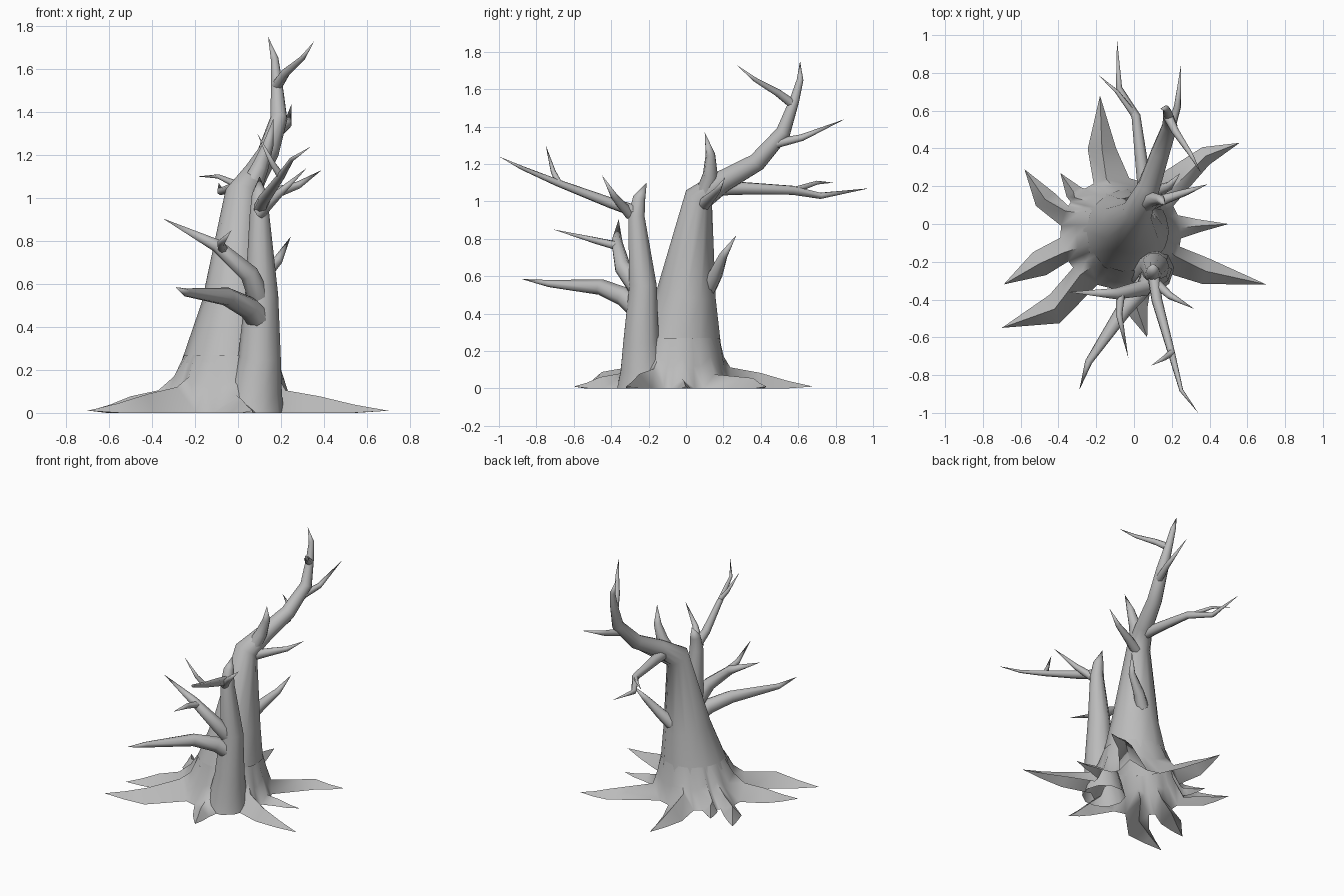
import bpy
import bmesh
import math
from mathutils import Vector

cube = bpy.data.objects.get("Cube")
if cube:
    bpy.data.objects.remove(cube, do_unlink=True)

bark = bpy.data.materials.new("grey_bark")
bark.use_nodes = True
GREY = (0.5, 0.5, 0.5, 1)
bark.diffuse_color = GREY
bark.node_tree.nodes["Principled BSDF"].inputs["Base Color"].default_value = GREY


def finish(name, bm):
    """Turn a bmesh into a smooth shaded bark object."""
    bmesh.ops.recalc_face_normals(bm, faces=bm.faces)
    mesh = bpy.data.meshes.new(name)
    bm.to_mesh(mesh)
    bm.free()
    mesh.materials.append(bark)
    obj = bpy.data.objects.new(name, mesh)
    bpy.context.collection.objects.link(obj)
    bpy.ops.object.select_all(action='DESELECT')
    obj.select_set(True)
    bpy.context.view_layer.objects.active = obj
    bpy.ops.object.shade_smooth_by_angle(angle=math.radians(65))


def tube(name, points, radii, sides):
    """Sweep a ring along the points, with one radius for each but the tip."""
    bm = bmesh.new()
    loops, previous, across = [], Vector((0, 0, 1)), Vector((1, 0, 0))
    for i, radius in enumerate(radii):
        tangent = (points[i + 1] - points[i]).normalized()
        if i:
            tangent += (points[i] - points[i - 1]).normalized()
            tangent.normalize()
        across = previous.rotation_difference(tangent) @ across
        previous, other = tangent, tangent.cross(across)
        ring = []
        for k in range(sides):
            angle = math.tau * k / sides
            point = points[i] + radius * (across * math.cos(angle) + other * math.sin(angle))
            point.z = max(point.z, 0)
            ring.append(bm.verts.new(point))
        loops.append(ring)
    apex = bm.verts.new(points[-1])
    for i in range(sides):
        j = (i + 1) % sides
        for lower, upper in zip(loops, loops[1:]):
            bm.faces.new((lower[i], lower[j], upper[j], upper[i]))
        bm.faces.new((loops[-1][i], loops[-1][j], apex))
    finish(name, bm)


def trunk(name, sides, *stations):
    """Trunk through (x, y, z, radius) stations, the last one being the tip."""
    points = [Vector(station[:3]) for station in stations]
    tube(name, points, [station[3] for station in stations[:-1]], sides)


def branch(name, radius, *path):
    """Branch that thins steadily from its base radius to a sharp tip."""
    points = [Vector(point) for point in path]
    steps = [(b - a).length for a, b in zip(points, points[1:])]
    total = sum(steps)
    radii = [radius * (sum(steps[i:]) / total) ** 0.7 for i in range(len(steps))]
    tube(name, points, radii, 7)


def ground(x, y, z=0.0):
    return Vector((x, y, z))


def flare(name, roots):
    """Hollow trunk foot whose skirt runs out into ridged roots.

    Each root is (half width, bend, tip), in counterclockwise order.
    """
    bm = bmesh.new()
    angles = [math.atan2(bend[1] + 0.05, bend[0] + 0.06) for width, bend, tip in roots]
    columns = []
    for i, (width, bend, tip) in enumerate(roots):
        bend, tip = ground(*bend), ground(*tip)
        along = (tip - bend).normalized()
        left = Vector((-along.y, along.x, 0)) * width
        end = bm.verts.new(tip + ground(0, 0, 0.01))
        before = (angles[i] - angles[i - 1]) % math.tau
        after = (angles[(i + 1) % len(roots)] - angles[i]) % math.tau
        # Right foot, ridge and left foot of the root
        for side, turn in ((-1, -0.36 * before), (0, 0), (1, 0.36 * after)):
            ridge = side == 0
            c, s = math.cos(angles[i] + turn), math.sin(angles[i] + turn)
            top = ground(-0.035 + 0.215 * c, -0.035 + 0.215 * s, 0.27)
            foot = ground(-0.07 + 0.32 * c, -0.05 + 0.295 * s)
            shoulder = top.lerp(foot, 0.45 if ridge else 0.4)
            shoulder.z = 0.17 if ridge else 0.12
            rise = ground(0, 0, width if ridge else 0)
            column = [top, shoulder, foot + rise * 1.5, bend + left * side + rise * 1.1,
                      bend.lerp(tip, 0.5) + left * side * 0.5 + rise * 0.55]
            columns.append([bm.verts.new(point) for point in column] + [end])
    for i, a in enumerate(columns):
        b = columns[(i + 1) % len(columns)]
        # Between two roots the skirt stops at the ground
        for k in range(2 if i % 3 == 2 else 4):
            bm.faces.new((a[k], b[k], b[k + 1], a[k + 1]))
        if i % 3 != 2:
            bm.faces.new((a[4], b[4], a[5]))
    finish(name, bm)


# Main trunk bending into the tall rear limb
trunk("main_trunk", 12,
      (-.04, -.035, .2, .23), (-.01, 0, .5, .16), (.02, .07, 1.02, .08),
      (.08, .2, 1.11, .06), (.14, .38, 1.21, .05), (.19, .52, 1.37, .04),
      (.18, .58, 1.54, .026), (.17, .61, 1.65, .018), (.14, .61, 1.75))

# Slimmer front trunk
trunk("front_trunk", 10,
      (.07, -.23, -.03, .145), (.08, -.23, .1, .125), (.1, -.24, .25, .1),
      (.11, -.23, .55, .077), (.1, -.265, .92, .046), (.1, -.25, 1.02, .035),
      (.1, -.21, 1.1))

# Branches of the main trunk
branch("top_branch", .026, (.18, .57, 1.52), (.22, .49, 1.58), (.3, .37, 1.65), (.355, .27, 1.73))
branch("rear_branch", .026, (.19, .49, 1.31), (.23, .62, 1.34), (.25, .85, 1.44))
branch("upright_spur", .055, (.05, .1, 1.03), (.1, .13, 1.14), (.14, .13, 1.25), (.165, .1, 1.37))
branch("side_branch", .037, (.05, .09, .98), (.16, .13, 1.02), (.28, .17, 1.06), (.39, .21, 1.13))
branch("back_branch", .04, (.06, .15, 1.07), (.04, .32, 1.07), (.01, .57, 1.06),
       (-.08, .72, 1.03), (-.09, .98, 1.07))
branch("back_twig", .018, (0, .58, 1.06), (-.09, .7, 1.1), (-.19, .79, 1.1))
branch("lower_spur", .046, (.03, .12, .54), (.09, .16, .61), (.185, .2, .71), (.245, .27, .82))

# Branches of the front trunk
branch("front_branch", .034, (.1, -.25, .94), (.12, -.4, .99), (.2, -.69, 1.1),
       (.25, -.88, 1.18), (.34, -1, 1.24))
branch("front_twig", .018, (.2, -.68, 1.1), (.16, -.71, 1.16), (.09, -.75, 1.3))
branch("front_side_twig", .03, (.1, -.3, .93), (.19, -.38, 1.02), (.32, -.45, 1.14))
branch("middle_branch", .055, (.1, -.25, .53), (.05, -.34, .65), (-.1, -.37, .78), (-.35, -.36, .905))
branch("middle_twig", .024, (-.07, -.36, .76), (-.08, -.48, .79), (-.03, -.71, .85))
branch("low_branch", .06, (.11, -.25, .42), (.05, -.33, .49), (-.05, -.45, .54),
       (-.24, -.73, .56), (-.29, -.88, .585))

# Trunk foot with roots spreading over the ground
flare("root_flare", [
    (.05, (.38, .36), (.56, .43)),
    (.075, (-.17, .4), (-.18, .68)),
    (.045, (-.32, .17), (-.39, .27)),
    (.06, (-.47, .13), (-.58, .29)),
    (.07, (-.5, -.21), (-.69, -.32)),
    (.08, (-.42, -.45), (-.7, -.55)),
    (.055, (.02, -.46), (.07, -.6)),
    (.07, (.38, -.25), (.7, -.32)),
    (.035, (.34, -.01), (.5, 0)),
])
